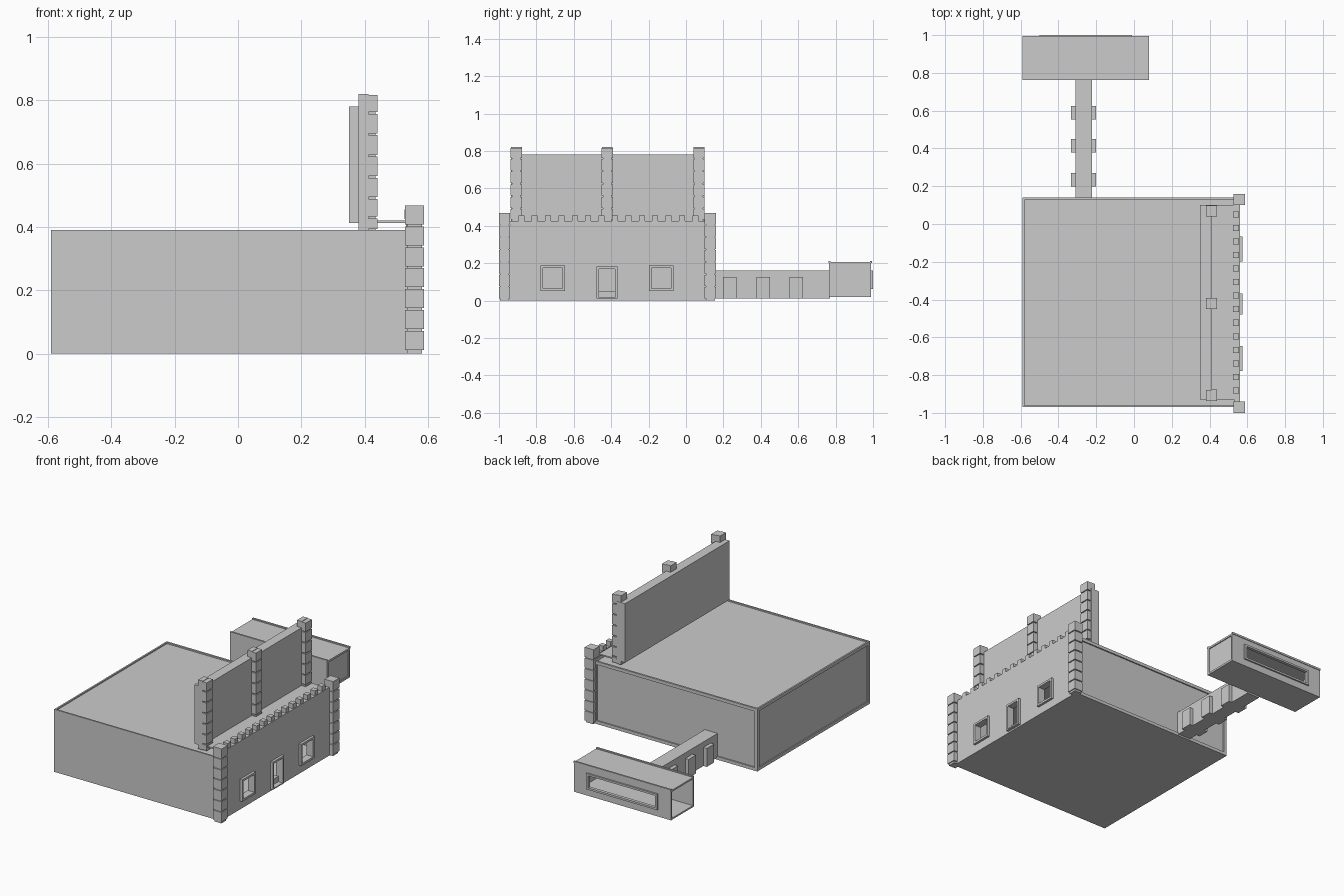
import bpy, bmesh
from mathutils import Vector


def boxes(name, specs):
    """One object made of boxes given as (x0, x1, y0, y1, z0, z1)."""
    bm = bmesh.new()
    for x0, x1, y0, y1, z0, z1 in specs:
        geo = bmesh.ops.create_cube(bm, size=1)
        for v in geo["verts"]:
            v.co = Vector(((x0 + x1) / 2 + v.co.x * (x1 - x0),
                           (y0 + y1) / 2 + v.co.y * (y1 - y0),
                           (z0 + z1) / 2 + v.co.z * (z1 - z0)))
    me = bpy.data.meshes.new(name)
    bm.to_mesh(me)
    bm.free()
    ob = bpy.data.objects.new(name, me)
    bpy.context.collection.objects.link(ob)
    return ob


def cut(ob, specs):
    """Cut box-shaped openings and remove the cutter."""
    cutter = boxes("cutter", specs)
    cutter.hide_render = True
    mod = ob.modifiers.new("openings", "BOOLEAN")
    mod.operation, mod.object, mod.solver = "DIFFERENCE", cutter, "EXACT"
    bpy.context.view_layer.objects.active = ob
    bpy.ops.object.modifier_apply(modifier=mod.name)
    bpy.data.objects.remove(cutter)


# Main hall: hollow shell, with shallow recesses in roof, side and rear
hall = boxes("main_hall", [(-0.59, 0.56, -0.97, 0.14, 0, 0.39)])
openings = [(-0.765, -0.66, 0.065, 0.175), (-0.185, -0.08, 0.065, 0.175),
            (-0.465, -0.38, 0.017, 0.17)]
cut(hall, [(-0.57, 0.53, -0.95, 0.115, 0.012, 0.37)])
cut(hall, [(-0.58, 0.57, -0.96, 0.128, 0.382, 0.42)])
cut(hall, [(-0.60, -0.583, -0.95, 0.12, 0.02, 0.37)])
cut(hall, [(-0.57, 0.52, 0.132, 0.15, 0.02, 0.37)])
cut(hall, [(0.5, 0.6, y0, y1, z0, z1) for y0, y1, z0, z1 in openings])

# Facade parapet and merlons
boxes("parapet", [(0.53, 0.56, -0.94, 0.10, 0.38, 0.425)])
boxes("merlons", [(0.525, 0.557, 0.034 - i * 0.0716, 0.066 - i * 0.0716, 0.425, 0.455)
                  for i in range(14)])

# Window and door frames
for n, (y0, y1, z0, z1) in zip(("left_window", "right_window", "door"), openings):
    t, b = 0.013, (0.007 if n == "door" else 0.013)
    boxes(n + "_frame", [(0.545, 0.575, y0 - t, y0, z0 - b, z1 + t),
                         (0.545, 0.575, y1, y1 + t, z0 - b, z1 + t),
                         (0.545, 0.575, y0, y1, z1, z1 + t),
                         (0.545, 0.575, y0, y1, z0 - b, z0)])
boxes("door_step", [(0.52, 0.545, -0.465, -0.38, 0.012, 0.05)])

# Corner towers of stacked stones around a narrow core
for n, y in (("left_tower", -0.97), ("right_tower", 0.13)):
    boxes(n + "_stones", [(0.527, 0.587, y - 0.03, y + 0.03, 0.012 + i * 0.066, 0.072 + i * 0.066)
                          for i in range(7)])
    boxes(n + "_core", [(0.533, 0.581, y - 0.024, y + 0.024, 0.0, 0.45)])

# Upper false front, ledge and its stone posts
boxes("upper_wall", [(0.35, 0.41, -0.93, 0.10, 0.415, 0.78)])
boxes("ledge", [(0.35, 0.555, -0.93, 0.10, 0.412, 0.42)])
gaps = [0.39, 0.43, 0.492, 0.558, 0.625, 0.693, 0.76, 0.82]
for n, y in (("left_post", -0.907), ("middle_post", -0.421), ("right_post", 0.069)):
    boxes(n, [(0.38, 0.412, y - 0.029, y + 0.029, 0.39, 0.82)])
    boxes(n + "_core", [(0.40, 0.434, y - 0.023, y + 0.023, 0.39, 0.81)])
    boxes(n + "_stones", [(0.41, 0.44, y - 0.03, y + 0.03, a + 0.003, b - 0.003)
                          for a, b in zip(gaps, gaps[1:])])

# Connecting corridor with side piers
boxes("corridor", [(-0.31, -0.222, 0.13, 0.77, 0.01, 0.16)])
boxes("corridor_piers", [(x0, x1, y - 0.036, y + 0.036, 0.01, 0.125)
                         for y in (0.235, 0.414, 0.59)
                         for x0, x1 in ((-0.333, -0.309), (-0.223, -0.20))])

# Rear room: hollow, open at one end, wide window in the back wall
room = boxes("rear_room", [(-0.59, 0.08, 0.765, 0.99, 0.02, 0.205)])
cut(room, [(-0.65, 0.065, 0.775, 0.98, 0.03, 0.195)])
cut(room, [(0.074, 0.1, 0.777, 0.978, 0.032, 0.193)])
cut(room, [(-0.485, -0.025, 0.9, 1.1, 0.075, 0.15)])
boxes("rear_window_frame", [(-0.50, -0.01, 0.985, 1.0, 0.15, 0.162),
                            (-0.50, -0.01, 0.985, 1.0, 0.063, 0.075),
                            (-0.50, -0.485, 0.985, 1.0, 0.075, 0.15),
                            (-0.025, -0.01, 0.985, 1.0, 0.075, 0.15)])
boxes("rear_roof_rims", [(-0.59, 0.08, 0.762, 0.773, 0.2, 0.212),
                         (-0.59, 0.08, 0.983, 0.994, 0.2, 0.212)])
